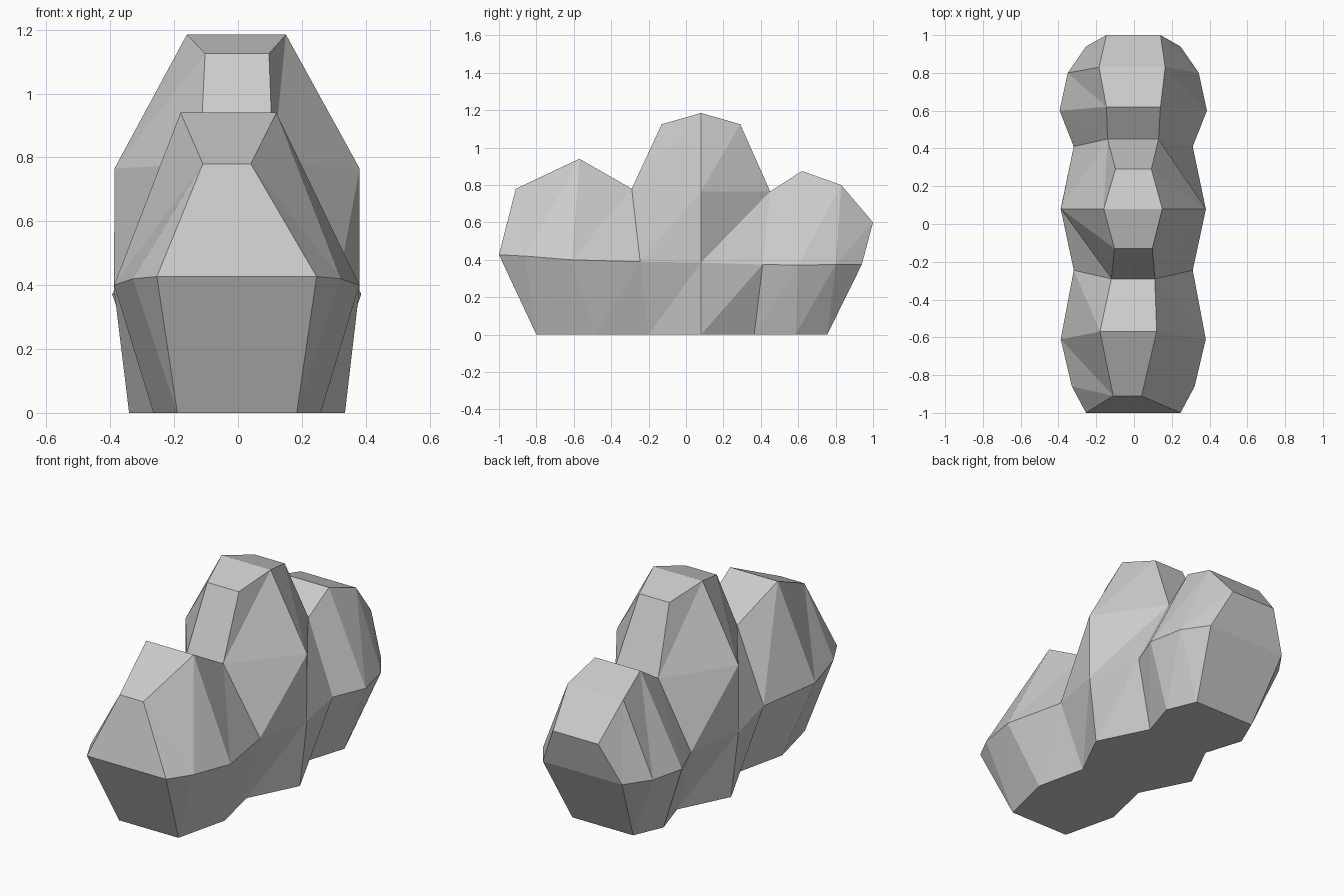
import bpy
import bmesh

if "Cube" in bpy.data.objects:
    bpy.data.objects.remove(bpy.data.objects["Cube"])

# Stations front to back: base (half width, y), belt (half width, y, z),
# ridge (half width, y, z, sideways shift)
front_lobe = [
    ((.187, -.80), (.25, -1.0, .427), (.075, -.91, .78, -.035)),
    ((.187, -.80), (.325, -.86, .42), (.075, -.91, .78, -.035)),
    ((.262, -.49), (.384, -.61, .40), (.15, -.57, .94, -.03)),
]
front_valley = ((.197, -.20), (.315, -.245, .39), (.115, -.29, .78, -.005))
middle = ((.338, .08), (.384, .08, .385), (.155, .08, 1.185, -.005))
back_valley = ((.196, .365), (.315, .41, .375), (.135, .45, .765, -.005))
back_lobe = [
    ((.265, .585), (.39, .60, .372), (.143, .62, .875, -.003)),
    ((.192, .755), (.347, .80, .375), (.175, .83, .80, -.01)),
    ((.192, .755), (.25, .94, .375), (.143, 1.0, .60, -.003)),
]


def ring(station, shoulder=None, crown=None):
    """Closed cross-section: base, belt, shoulder and ridge on both sides."""
    (bw, by), (w, y, z), ridge = station
    shoulder = shoulder or ridge
    half = [(bw, by, 0, -.003), (w, y, z, -.004), shoulder, crown or ridge]
    left = [(s - a, b, c) for a, b, c, s in half]
    right = [(s + a, b, c) for a, b, c, s in reversed(half)]
    return left + right


rings = [ring(s) for s in front_lobe]
# Tall middle lobe between the two valleys
rings += [
    ring(front_valley),
    ring(front_valley, crown=(.10, -.13, 1.125, -.003)),
    ring(middle, shoulder=(.384, .08, .765, -.003)),
    ring(back_valley, crown=(.095, .29, 1.125, -.003)),
    ring(back_valley),
]
rings += [ring(s) for s in back_lobe]

bm = bmesh.new()
loops = [[bm.verts.new(p) for p in r] for r in rings]
n = len(loops[0])

# Faceted skin between neighbouring cross-sections, underside included
for a, b in zip(loops, loops[1:]):
    for i in range(n):
        j = (i + 1) % n
        bm.faces.new((a[i], a[j], b[i]))
        bm.faces.new((a[j], b[j], b[i]))

# Banded end faces
for loop in (loops[0], loops[-1]):
    for i in range(n // 2 - 1):
        bm.faces.new((loop[i], loop[i + 1], loop[n - 2 - i], loop[n - 1 - i]))

# Merge shared corners
bmesh.ops.remove_doubles(bm, verts=bm.verts, dist=.0005)
bmesh.ops.recalc_face_normals(bm, faces=bm.faces)

mesh = bpy.data.meshes.new("three_lobed_bush")
bm.to_mesh(mesh)
bm.free()
bush = bpy.data.objects.new("three_lobed_bush", mesh)
bpy.context.collection.objects.link(bush)
